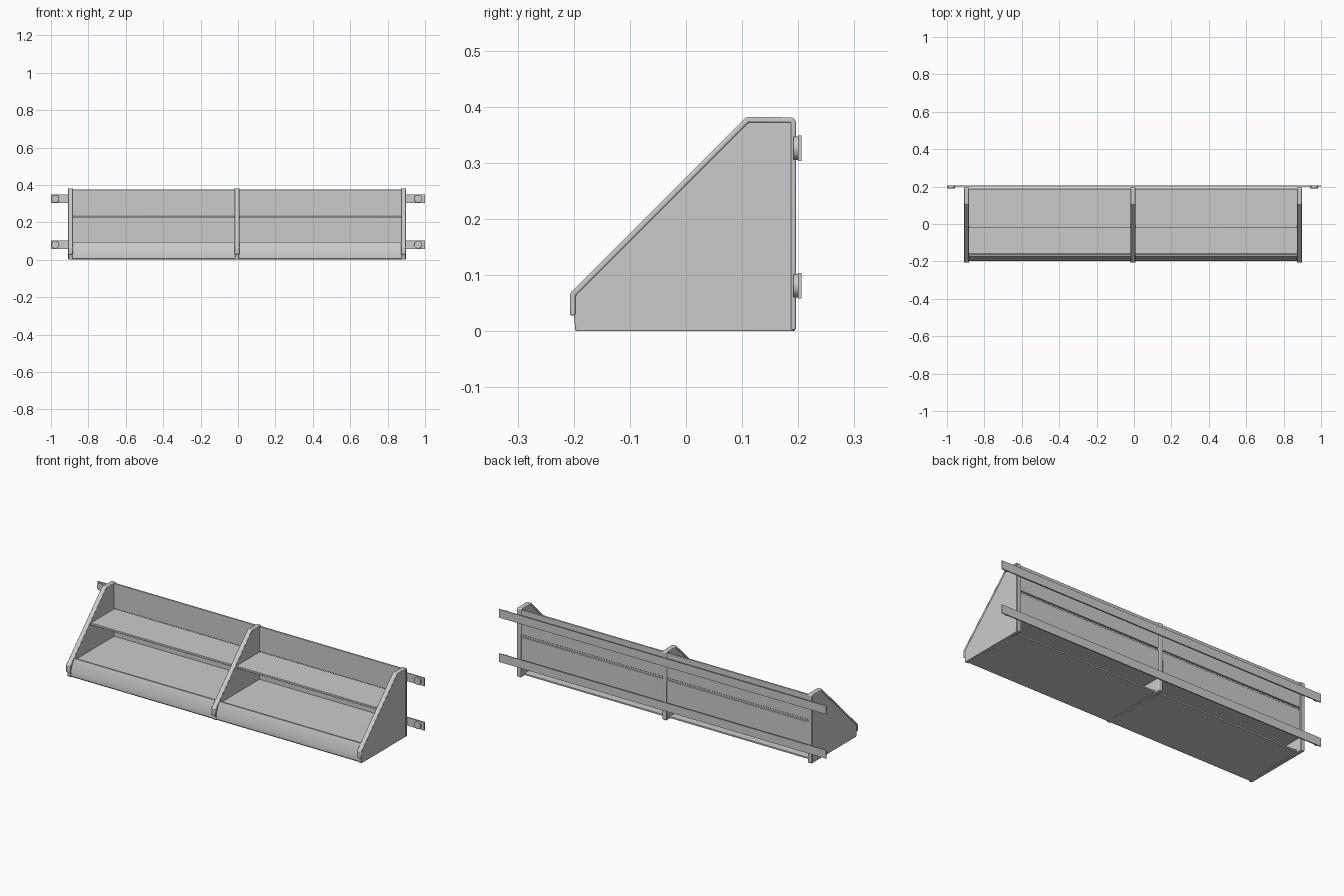
import bpy, bmesh
from math import radians, pi

cube = bpy.data.objects.get("Cube")
if cube:
    bpy.data.objects.remove(cube, do_unlink=True)

grey = bpy.data.materials.new("light_grey_metal")
grey.use_nodes = True
grey.diffuse_color = (0.6, 0.6, 0.6, 1)
grey.node_tree.nodes["Principled BSDF"].inputs["Base Color"].default_value = grey.diffuse_color

CENTRE = -0.005
HALF = 0.89


def finish(obj, bevel=0.0):
    """Give the part its material, rounded edges and smooth shading."""
    obj.data.materials.append(grey)
    bpy.ops.object.select_all(action='DESELECT')
    obj.select_set(True)
    bpy.context.view_layer.objects.active = obj
    if bevel:
        mod = obj.modifiers.new("soft_edges", 'BEVEL')
        mod.width, mod.segments = bevel, 2
    bpy.ops.object.shade_smooth_by_angle(angle=radians(40))


def extrude(name, profile, x0, x1, bevel=0.0):
    """Extrude a (y, z) outline along x."""
    bm = bmesh.new()
    face = bm.faces.new([bm.verts.new((x0, y, z)) for y, z in profile])
    new = bmesh.ops.extrude_face_region(bm, geom=[face])["geom"]
    bmesh.ops.translate(bm, vec=(x1 - x0, 0, 0),
                        verts=[v for v in new if isinstance(v, bmesh.types.BMVert)])
    bmesh.ops.recalc_face_normals(bm, faces=bm.faces)
    mesh = bpy.data.meshes.new(name)
    bm.to_mesh(mesh)
    bm.free()
    obj = bpy.data.objects.new(name, mesh)
    bpy.context.collection.objects.link(obj)
    finish(obj, bevel)


def box(name, x, y, z, bevel=0.0):
    extrude(name, [(y[0], z[0]), (y[1], z[0]), (y[1], z[1]), (y[0], z[1])], *x, bevel)


# Upright panels with a wider rounded rim along the front, slope, top and back
outline = [(-0.197, 0), (0.194, 0), (0.194, 0.376), (0.108, 0.376), (-0.2, 0.067), (-0.2, 0.03)]
band = [(-0.207, 0.028), (-0.207, 0.067), (0.108, 0.382), (0.19, 0.381), (0.196, 0.375), (0.196, 0.002),
        (0.187, 0.002), (0.187, 0.372), (0.112, 0.372), (-0.197, 0.063), (-0.197, 0.028)]
for name, x in (("right_panel", CENTRE - HALF), ("divider", CENTRE), ("left_panel", CENTRE + HALF)):
    extrude(name, outline, x - 0.01, x + 0.01, 0.002)
    extrude(name + "_rim", band, x - 0.013, x + 0.013, 0.003)

# Back sheets and shelf, repeated in both bays
for side, x in (("right", (CENTRE - HALF, CENTRE)), ("left", (CENTRE, CENTRE + HALF))):
    box(side + "_upper_back", x, (0.181, 0.191), (0.236, 0.375), 0.002)
    box(side + "_lower_back", x, (0.181, 0.191), (0.072, 0.224), 0.002)
    box(side + "_shelf", x, (-0.022, 0.186), (0.222, 0.234), 0.002)

# Folded base: underside, sloped front lip and floor, open at the back
base = [(0.165, 0.004), (-0.19, 0), (-0.197, 0.007), (-0.197, 0.035), (-0.172, 0.095), (-0.162, 0.095),
        (-0.158, 0.083), (0.185, 0.083), (0.185, 0.074), (-0.168, 0.074), (-0.187, 0.035),
        (-0.187, 0.01), (0.165, 0.012)]
extrude("folded_base", base, CENTRE - HALF, CENTRE + HALF)

# Mounting rails with a round bolt head at each end
for level, z in (("upper", 0.326), ("lower", 0.081)):
    box(level + "_rail", (-1, 1), (0.2, 0.206), (z - 0.023, z + 0.023))
    for side, x in (("right", -0.977), ("left", 0.963)):
        bpy.ops.mesh.primitive_cylinder_add(vertices=24, radius=0.021, depth=0.01,
                                            location=(x, 0.196, z), rotation=(pi / 2, 0, 0))
        bolt = bpy.context.object
        bolt.name = f"{level}_{side}_bolt"
        finish(bolt, 0.001)
